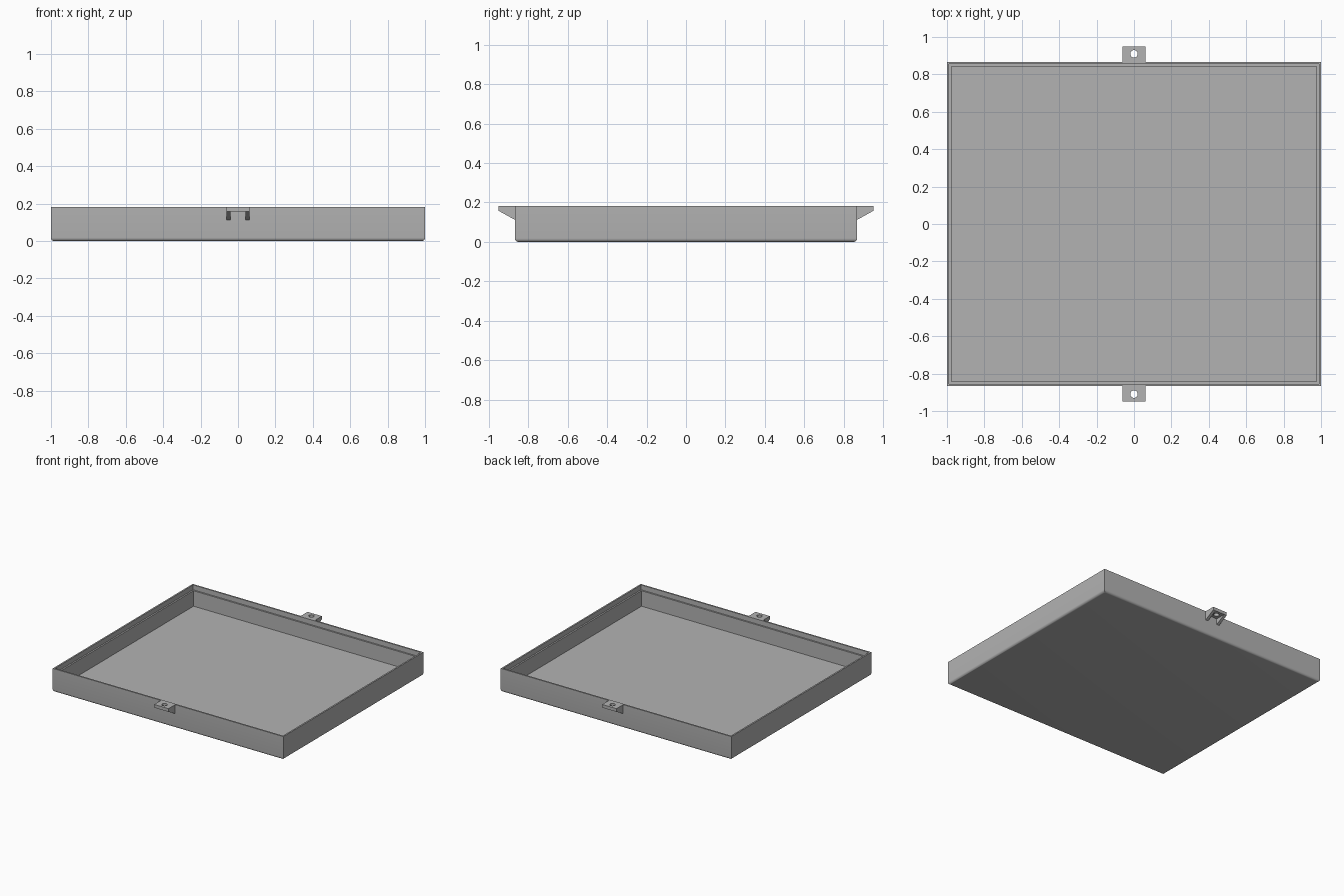
import bpy, bmesh, math

cube = bpy.data.objects.get("Cube")
if cube:
    bpy.data.objects.remove(cube)

HX, HY, H = 1.0, 0.867, 0.183      # tray half sizes and height
R = 0.018                          # rounded bottom edge

grey = bpy.data.materials.new("light_grey")
grey.use_nodes = True
grey.diffuse_color = (0.45, 0.45, 0.45, 1)
grey.node_tree.nodes["Principled BSDF"].inputs["Base Color"].default_value = grey.diffuse_color


def finish(bm, name):
    bmesh.ops.recalc_face_normals(bm, faces=bm.faces)
    mesh = bpy.data.meshes.new(name)
    bm.to_mesh(mesh)
    bm.free()
    mesh.materials.append(grey)
    obj = bpy.data.objects.new(name, mesh)
    bpy.context.collection.objects.link(obj)
    bpy.ops.object.select_all(action='DESELECT')
    obj.select_set(True)
    bpy.context.view_layer.objects.active = obj
    bpy.ops.object.shade_smooth_by_angle(angle=math.radians(30))
    return obj


def bridge(bm, a, b):
    n = len(a)
    for i in range(n):
        j = (i + 1) % n
        bm.faces.new((a[i], a[j], b[j], b[i]))


# Tray: rectangular loops that follow the wall section (inset, height)
section = []
for i in range(7):
    a = math.pi / 2 * i / 6
    section.append((R - R * math.sin(a), R - R * math.cos(a)))
section += [(0, H), (0.012, H), (0.012, 0.145), (0.024, 0.145), (0.024, 0.024)]
bm = bmesh.new()
loops = []
for inset, z in section:
    x, y = HX - inset, HY - inset
    loops.append([bm.verts.new((sx * x, sy * y, z))
                  for sx, sy in ((-1, -1), (1, -1), (1, 1), (-1, 1))])
for a, b in zip(loops, loops[1:]):
    bridge(bm, a, b)
bm.faces.new(loops[0])
bm.faces.new(loops[-1])
finish(bm, "tray")

# Mounting tabs: pierced plate with two triangular ribs, on front and back
TAB_W, TAB_Y, TAB_Z = 0.062, 0.95, 0.158
HOLE_Y, HOLE_R, N = 0.91, 0.02, 32


def tab_plate(name, side):
    bm = bmesh.new()
    rings = []
    mid, half = (HY + TAB_Y) / 2, (TAB_Y - HY) / 2
    for z in (TAB_Z, H):
        outer, hole = [], []
        for i in range(N):
            c, s = math.cos(2 * math.pi * i / N), math.sin(2 * math.pi * i / N)
            m = max(abs(c), abs(s))
            outer.append(bm.verts.new((TAB_W * c / m, side * (mid + half * s / m), z)))
            hole.append(bm.verts.new((HOLE_R * c, side * (HOLE_Y + HOLE_R * s), z)))
        rings.append((outer, hole))
    (o0, h0), (o1, h1) = rings
    for a, b in ((o0, o1), (o1, h1), (h1, h0), (h0, o0)):
        bridge(bm, a, b)
    finish(bm, name)


def tab_rib(name, side, x0, x1):
    bm = bmesh.new()
    profile = ((HY, TAB_Z), (TAB_Y, TAB_Z), (HY, 0.112))
    a, b = [[bm.verts.new((x, side * y, z)) for y, z in profile] for x in (x0, x1)]
    bm.faces.new(a)
    bm.faces.new(b)
    bridge(bm, a, b)
    finish(bm, name)


for label, side in (("front", -1), ("back", 1)):
    tab_plate(label + "_tab", side)
    tab_rib(label + "_left_rib", side, TAB_W - 0.022, TAB_W)
    tab_rib(label + "_right_rib", side, -TAB_W, 0.022 - TAB_W)
